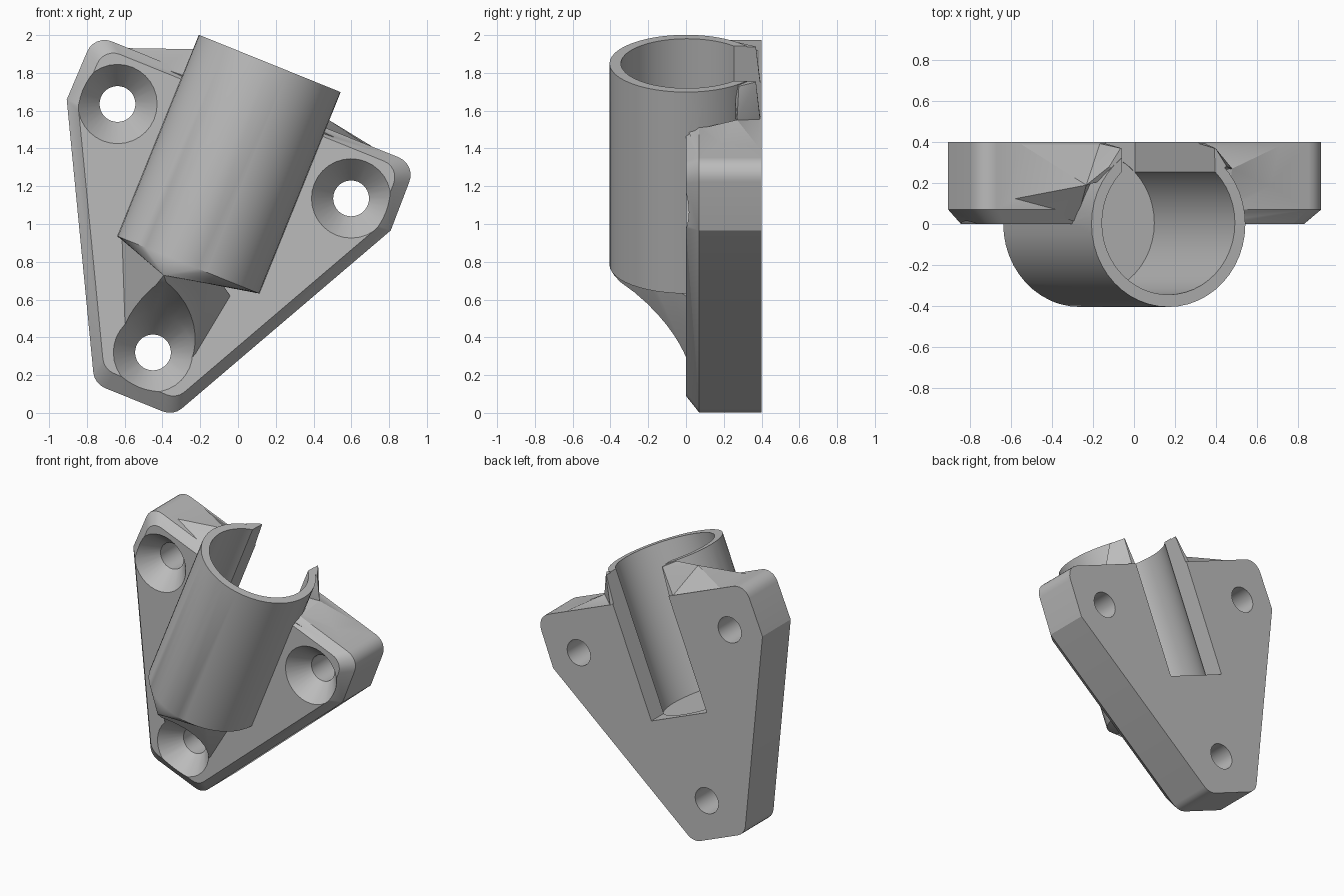
import bpy, bmesh
from math import sin, cos, pi, radians
from mathutils import Matrix

if "Cube" in bpy.data.objects:
    bpy.data.objects.remove(bpy.data.objects["Cube"], do_unlink=True)

grey = bpy.data.materials.new("plain grey")
grey.use_nodes = True
grey.diffuse_color = (0.5, 0.5, 0.5, 1)
grey.node_tree.nodes["Principled BSDF"].inputs["Base Color"].default_value = (0.5, 0.5, 0.5, 1)

# Local frame: x across the bracket, y depth, z along the socket axis
FRAME = Matrix.Translation((-0.45, 0, 0.32)) @ Matrix.Rotation(radians(22), 4, 'Y')


def hull(name, points):
    """Convex solid around a set of points."""
    bm = bmesh.new()
    for p in points:
        bm.verts.new(p)
    out = bmesh.ops.convex_hull(bm, input=bm.verts[:])
    loose = {g for g in out["geom_interior"] + out["geom_unused"]
             if isinstance(g, bmesh.types.BMVert)}
    bmesh.ops.delete(bm, geom=list(loose), context='VERTS')
    bmesh.ops.dissolve_limit(bm, angle_limit=radians(0.5), verts=bm.verts[:], edges=bm.edges[:])
    bmesh.ops.recalc_face_normals(bm, faces=bm.faces[:])
    mesh = bpy.data.meshes.new(name)
    bm.to_mesh(mesh)
    bm.free()
    mesh.materials.append(grey)
    obj = bpy.data.objects.new(name, mesh)
    bpy.context.collection.objects.link(obj)
    return obj


def circle(cx, cz, r, n):
    return [(cx + r * cos(2 * pi * i / n), cz + r * sin(2 * pi * i / n)) for i in range(n)]


def ring(r, height, n=48):
    """Circle around the socket axis, kept inside the back of the plate."""
    return [(x, min(y, 0.385), height) for x, y in circle(0, 0, r, n)]


def disc(cx, cz, r, y, n=32):
    """Circle around a screw axis."""
    return [(x, y, z) for x, z in circle(cx, cz, r, n)]


def combine(target, other, operation):
    mod = target.modifiers.new(operation.lower(), 'BOOLEAN')
    mod.operation = operation
    mod.solver = 'EXACT'
    mod.object = other
    bpy.context.view_layer.update()
    graph = bpy.context.evaluated_depsgraph_get()
    mesh = bpy.data.meshes.new_from_object(target.evaluated_get(graph))
    target.modifiers.clear()
    target.data = mesh
    bpy.data.objects.remove(other, do_unlink=True)


# Base plate with rounded corners and a chamfered front edge
outline = []
for s in (-1, 1):
    outline += circle(s * 0.165, -0.17, 0.1, 24) + circle(s * 0.82, 1.345, 0.1, 24)
    outline.append((s * 0.925, 1.07))
plate_points = [(x, y, z) for x, z in outline for y in (0.07, 0.4)]
plate_points += [(x * 0.92, 0, 0.85 + (z - 0.85) * 0.92) for x, z in outline]
bracket = hull("mounting_bracket", plate_points)

# Socket tube with its pointed lower lip
lip = (-0.1, -0.38, 0.4)
combine(bracket, hull("socket", ring(0.405, 1.65) + ring(0.405, 0.5) + [lip]), 'UNION')

# Tapered foot from the lip down to the lower screw
foot = [lip, (-0.4, 0.02, 0.52), (-0.2, 0.02, 0.07), (0.22, 0.02, 0.04), (0.28, 0.02, 0.42),
        (0.1, -0.25, 0.55), (0, 0.15, 0.3)]
combine(bracket, hull("foot", foot), 'UNION')

# Gussets and upright horns between the top of the tube and the plate
for s, hub_y, hub_z in ((-1, 0.19, 1.57), (1, 0.27, 1.49)):
    hub = (0.4, hub_y, hub_z)
    gusset = [hub, (0.2, 0.395, 1.3), (0.2, 0.395, 1.44), (0.7, 0.395, 1.44), (0.84, 0.1, 1.4),
              (0.39, 0.012, 1.42), (0.6, 0.2, 1.25), (0.3, 0.1, 1.3)]
    horn = [hub, (0.2, 0.37, 1.645), (0.25, 0.37, 1.645), (0.2, 0.25, 1.645), (0.31, 0.28, 1.645),
            (0.2, 0.395, 1.42), (0.28, 0.395, 1.42), (0.2, 0.25, 1.42)]
    for name, points in (("gusset", gusset), ("horn", horn)):
        combine(bracket, hull(name, [(s * x, y, z) for x, y, z in points]), 'UNION')

# Bore and the slot open to the back
bore = [(x, y, z) for x, y in circle(0, 0.005, 0.35, 48) for z in (0.6, 2)]
combine(bracket, hull("bore_cutter", bore), 'DIFFERENCE')
slot = [(x, y, z) for x in (-0.245, 0.245) for y in (0.1, 0.6) for z in (0.605, 2.1)]
combine(bracket, hull("slot_cutter", slot), 'DIFFERENCE')

# Countersunk screw holes, the lower one flaring up into the foot
for x, z, mouth, front in ((0, 0, 0.4, -0.39), (-0.667, 1.149, 0.22, -0.03), (0.667, 1.149, 0.22, -0.03)):
    combine(bracket, hull("hole_cutter", disc(x, z, 0.095, -0.02) + disc(x, z, 0.095, 0.6)), 'DIFFERENCE')
    sink = disc(x, z, 0.095, 0.14) + disc(x, z, 0.21, 0) + disc(x, z, mouth, front)
    combine(bracket, hull("sink_cutter", sink), 'DIFFERENCE')

bracket.data.transform(FRAME)
bpy.ops.object.select_all(action='DESELECT')
bracket.select_set(True)
bpy.context.view_layer.objects.active = bracket
bpy.ops.object.shade_smooth_by_angle(angle=radians(25))
